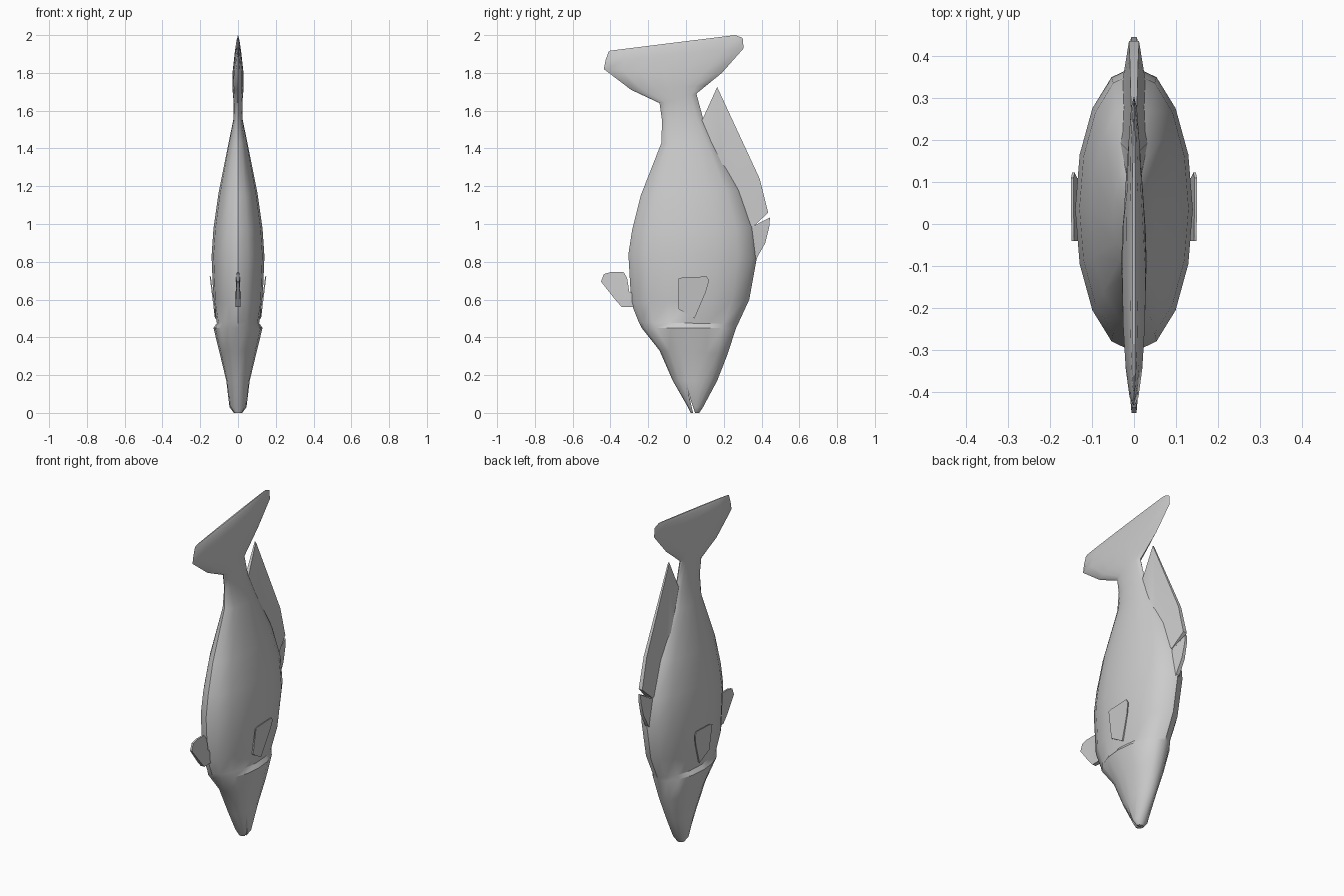
import bpy, bmesh, math

SIDES = 16


def finish(name, bm, angle=40):
    bmesh.ops.recalc_face_normals(bm, faces=bm.faces)
    me = bpy.data.meshes.new(name)
    bm.to_mesh(me)
    bm.free()
    ob = bpy.data.objects.new(name, me)
    bpy.context.collection.objects.link(ob)
    bpy.ops.object.select_all(action='DESELECT')
    ob.select_set(True)
    bpy.context.view_layer.objects.active = ob
    bpy.ops.object.shade_smooth_by_angle(angle=math.radians(angle))
    return ob


def loft(name, stations):
    """Skin tilted elliptical rings: belly (y, z), back (y, z), half width."""
    bm = bmesh.new()
    rings = []
    for y0, z0, y1, z1, w in stations:
        ring = []
        for i in range(SIDES):
            a = 2 * math.pi * i / SIDES
            t = 0.5 - 0.5 * math.cos(a)
            ring.append(bm.verts.new((w * math.sin(a), y0 + (y1 - y0) * t, z0 + (z1 - z0) * t)))
        rings.append(ring)
    for a, b in zip(rings, rings[1:]):
        for i in range(SIDES):
            j = (i + 1) % SIDES
            bm.faces.new((a[i], a[j], b[j], b[i]))
    bm.faces.new(rings[0])
    bm.faces.new(rings[-1])
    return finish(name, bm)


def fin(name, outline, center=lambda z: 0.0):
    """Flat blade from (y, z, half thickness) points, at x = center(z)."""
    bm = bmesh.new()
    left = [bm.verts.new((center(z) - t, y, z)) for y, z, t in outline]
    right = [bm.verts.new((center(z) + t, y, z)) for y, z, t in outline]
    n = len(outline)
    caps = [bm.faces.new(left), bm.faces.new(right)]
    for i in range(n):
        j = (i + 1) % n
        bm.faces.new((left[i], left[j], right[j], right[i]))
    bmesh.ops.triangulate(bm, faces=caps)
    return finish(name, bm)


# Body, with a step behind the gill covers, running into the tail fin
body = loft("body_and_tail", [
    (0.025, 0.00, 0.07, 0.00, 0.022),
    (0.01, 0.03, 0.09, 0.03, 0.045),
    (-0.07, 0.17, 0.165, 0.17, 0.062),
    (-0.14, 0.33, 0.22, 0.31, 0.098),
    (-0.235, 0.45, 0.265, 0.45, 0.130),
    (-0.25, 0.48, 0.275, 0.47, 0.112),
    (-0.29, 0.58, 0.335, 0.60, 0.130),
    (-0.305, 0.84, 0.375, 0.82, 0.140),
    (-0.285, 0.97, 0.36, 0.98, 0.130),
    (-0.24, 1.15, 0.29, 1.18, 0.103),
    (-0.13, 1.43, 0.15, 1.43, 0.050),
    (-0.127, 1.55, 0.09, 1.56, 0.024),
    (-0.14, 1.64, 0.055, 1.69, 0.025),
    (-0.29, 1.71, 0.11, 1.735, 0.030),
    (-0.435, 1.82, 0.19, 1.80, 0.028),
    (-0.425, 1.87, 0.305, 1.93, 0.018),
    (-0.41, 1.912, 0.30, 1.985, 0.010),
    (-0.40, 1.918, 0.26, 2.00, 0.004),
])

# Mouth slit
slit = fin("mouth_cutter", [(0.042, -0.02, 0.2), (0.054, -0.02, 0.2), (0.012, 0.11, 0.2)])
slit.hide_render = True
slit.hide_set(True)
cut = body.modifiers.new("mouth", 'BOOLEAN')
cut.operation = 'DIFFERENCE'
cut.object = slit

# Fins along the back
fin("rear_back_fin", [
    (0.05, 1.50, 0.015), (0.09, 1.56, 0.01), (0.165, 1.725, 0.004), (0.39, 1.24, 0.010),
    (0.435, 1.06, 0.012), (0.355, 0.985, 0.025), (0.25, 1.02, 0.04), (0.20, 1.20, 0.04)])
fin("front_back_fin", [
    (0.36, 0.80, 0.012), (0.375, 0.82, 0.012), (0.42, 0.90, 0.010), (0.44, 0.98, 0.008),
    (0.445, 1.035, 0.006), (0.365, 0.985, 0.020), (0.30, 0.96, 0.03)])

# Belly fin
fin("belly_fin", [
    (-0.26, 0.56, 0.012), (-0.30, 0.56, 0.012), (-0.34, 0.56, 0.012), (-0.375, 0.60, 0.012),
    (-0.45, 0.695, 0.006), (-0.435, 0.735, 0.005), (-0.40, 0.745, 0.005), (-0.33, 0.745, 0.006),
    (-0.312, 0.715, 0.010), (-0.30, 0.64, 0.012), (-0.26, 0.64, 0.012)])

# Side fins
for side, label in ((-1, "left"), (1, "right")):
    fin(label + "_side_fin", [
        (-0.04, 0.55, 0.004), (-0.04, 0.71, 0.003), (-0.02, 0.717, 0.003), (0.11, 0.722, 0.003),
        (0.122, 0.70, 0.003), (0.105, 0.64, 0.003), (0.045, 0.50, 0.004)],
        lambda z: side * (0.118 + 0.13 * (z - 0.5)))
